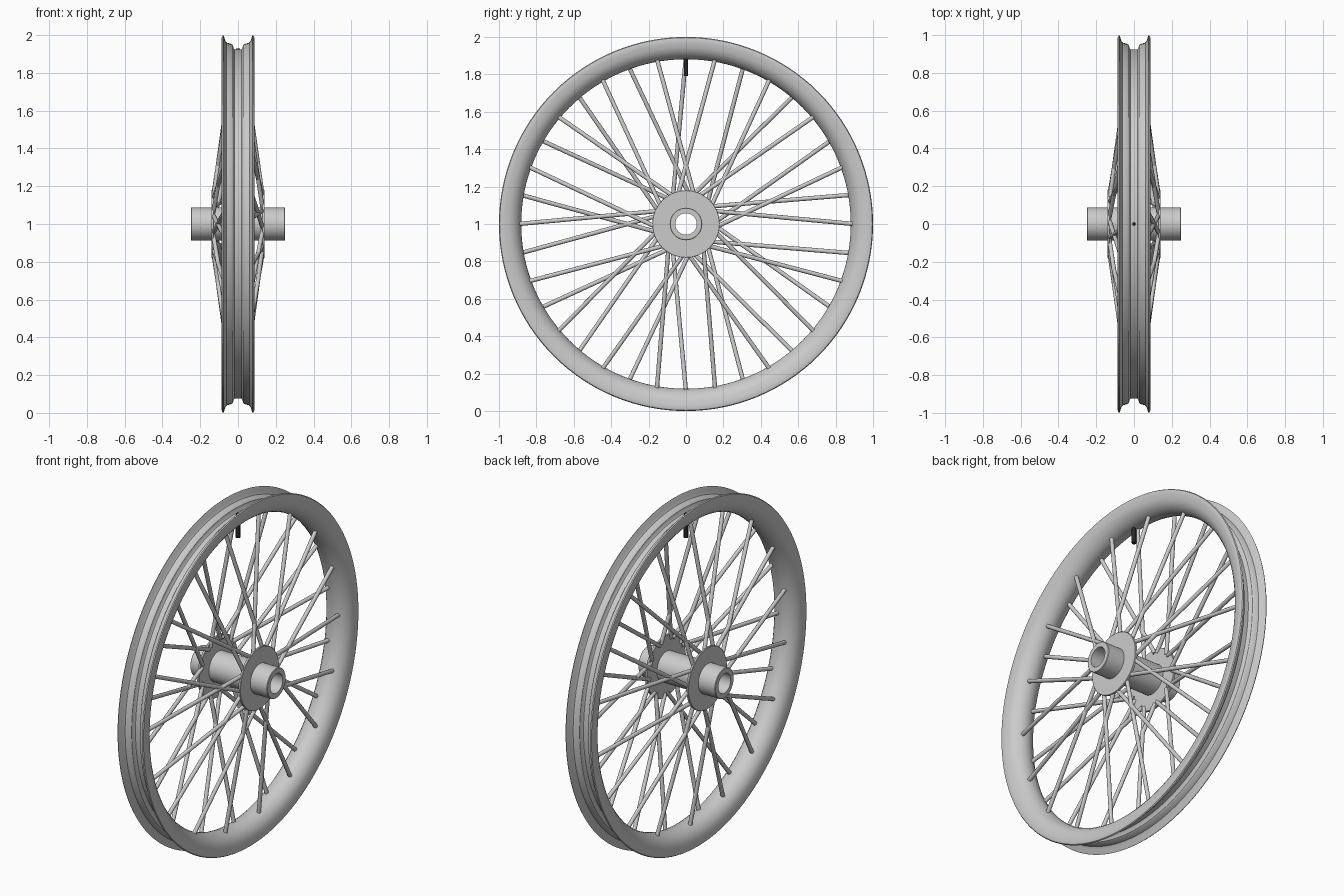
import bpy, bmesh, math
from mathutils import Vector, Matrix

if "Cube" in bpy.data.objects:
    bpy.data.objects.remove(bpy.data.objects["Cube"])

CENTRE = Vector((0, 0, 1))


def finish(name, bm, angle=30, color=None):
    bmesh.ops.recalc_face_normals(bm, faces=bm.faces)
    me = bpy.data.meshes.new(name)
    bm.to_mesh(me)
    bm.free()
    ob = bpy.data.objects.new(name, me)
    bpy.context.collection.objects.link(ob)
    bpy.ops.object.select_all(action='DESELECT')
    ob.select_set(True)
    bpy.context.view_layer.objects.active = ob
    bpy.ops.object.shade_smooth_by_angle(angle=math.radians(angle))
    if color:
        mat = bpy.data.materials.new(name + "_paint")
        mat.diffuse_color = color
        mat.use_nodes = True
        mat.node_tree.nodes["Principled BSDF"].inputs["Base Color"].default_value = mat.diffuse_color
        me.materials.append(mat)
    return ob


def lathe(name, profile, steps):
    """Revolve a closed (x, radius) profile around the wheel axis."""
    bm = bmesh.new()
    rings = []
    for i in range(steps):
        a = 2 * math.pi * i / steps
        rings.append([bm.verts.new(CENTRE + Vector((x, r * math.cos(a), r * math.sin(a))))
                      for x, r in profile])
    n = len(profile)
    for i in range(steps):
        p, q = rings[i], rings[(i + 1) % steps]
        for j in range(n):
            k = (j + 1) % n
            bm.faces.new((p[j], p[k], q[k], q[j]))
    return finish(name, bm)


def mirrored(half):
    """Close a half profile (running outside to inside) across x = 0."""
    return half + [(-x, r) for x, r in reversed(half)]


def rod(bm, a, b, radius, sides=12):
    d = b - a
    m = Matrix.Translation((a + b) / 2) @ d.to_track_quat('Z', 'Y').to_matrix().to_4x4()
    bmesh.ops.create_cone(bm, cap_ends=True, segments=sides, radius1=radius,
                          radius2=radius, depth=d.length, matrix=m)


# Rim: tyre channel on the outside, sloping well on the inside
lathe("rim", mirrored([
    (0.018, 0.924), (0.023, 0.930), (0.027, 0.947), (0.034, 0.953),
    (0.060, 0.960), (0.068, 0.972), (0.073, 0.992), (0.078, 1.0),
    (0.084, 0.996), (0.087, 0.985), (0.085, 0.968), (0.082, 0.945),
    (0.074, 0.925), (0.060, 0.906), (0.040, 0.891), (0.020, 0.883),
    (0.006, 0.881)]), 128)

# Hub: hollow barrel with two flanges
lathe("hub", mirrored([
    (0.25, 0.057), (0.25, 0.084), (0.247, 0.087), (0.141, 0.087),
    (0.141, 0.178), (0.139, 0.180), (0.129, 0.180), (0.127, 0.178),
    (0.127, 0.088)])[:9] + [
    (-0.127, 0.088), (-0.127, 0.178), (-0.129, 0.180), (-0.139, 0.180),
    (-0.141, 0.178), (-0.141, 0.087), (-0.247, 0.087), (-0.25, 0.084),
    (-0.25, 0.057)], 64)


# Spokes: 18 per side, alternately leaning each way
def polar(x, r, deg):
    a = math.radians(deg)
    return CENTRE + Vector((x, r * math.cos(a), r * math.sin(a)))


for side, start, name in ((1, 0, "spokes_right"), (-1, 10, "spokes_left")):
    bm = bmesh.new()
    for k in range(18):
        ang = start + 20 * k
        lean = 27 if k % 2 == 0 else -27
        rod(bm, polar(side * 0.13, 0.155, ang + lean), polar(side * 0.025, 0.898, ang), 0.0115)
    finish(name, bm, 40)

# Valve stem
bm = bmesh.new()
rod(bm, polar(0, 0.79, 90), polar(0, 0.875, 90), 0.012, 20)
rod(bm, polar(0, 0.87, 90), polar(0, 0.93, 90), 0.010, 20)
finish("valve_stem", bm, 40, (0.02, 0.02, 0.02, 1))
